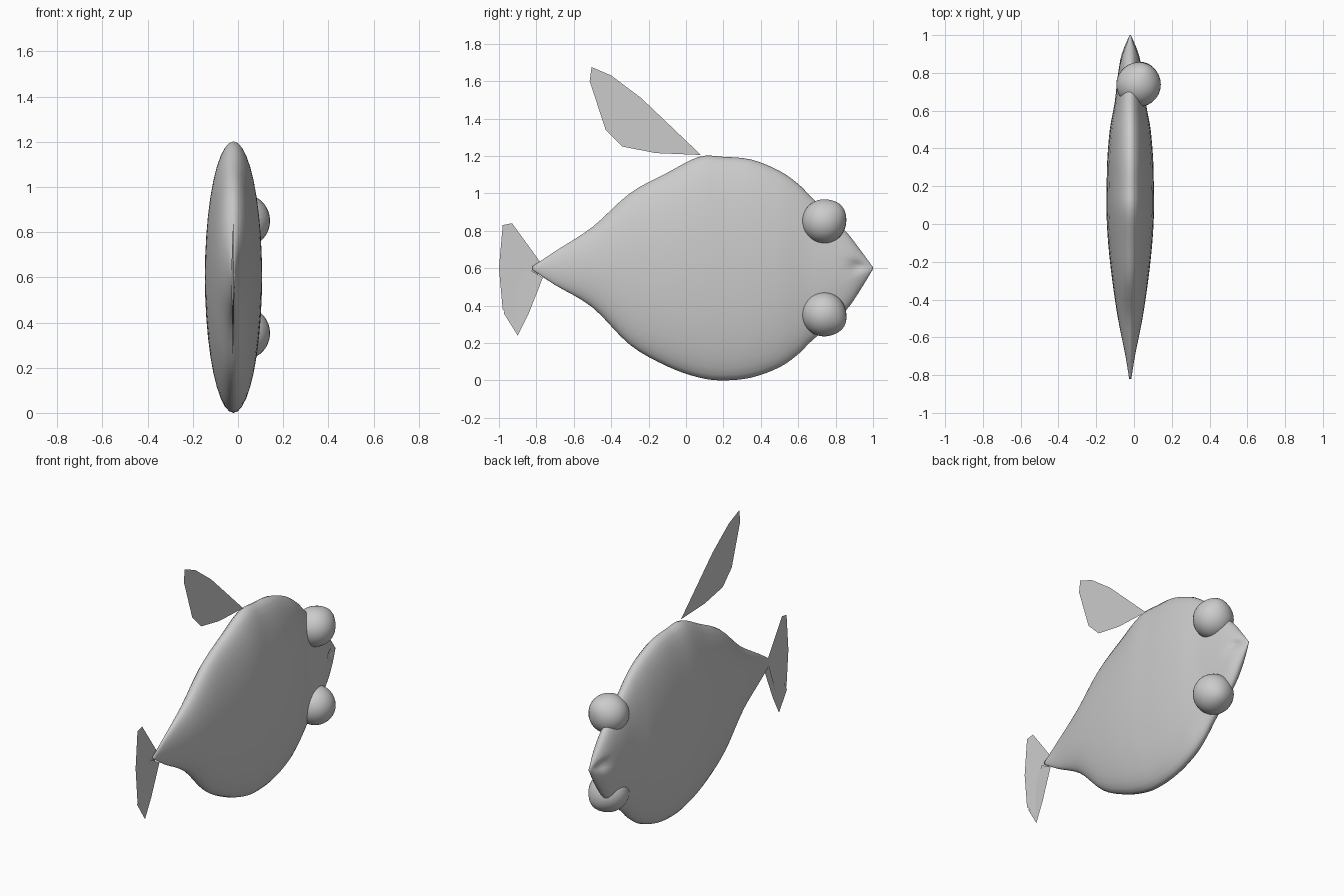
import bpy, bmesh, math
from mathutils import Vector

if "Cube" in bpy.data.objects:
    bpy.data.objects.remove(bpy.data.objects["Cube"])

grey = bpy.data.materials.new("pale_grey")
grey.diffuse_color = (0.6, 0.6, 0.6, 1)
grey.use_nodes = True
grey.node_tree.nodes["Principled BSDF"].inputs["Base Color"].default_value = grey.diffuse_color
CX = -0.02  # middle plane of the flat body


def finish(name, bm, smooth=True):
    bmesh.ops.recalc_face_normals(bm, faces=bm.faces)
    me = bpy.data.meshes.new(name)
    bm.to_mesh(me)
    bm.free()
    me.materials.append(grey)
    for p in me.polygons:
        p.use_smooth = smooth
    ob = bpy.data.objects.new(name, me)
    bpy.context.collection.objects.link(ob)
    return ob


def spline(rows, n):
    """Smoothly resample a table of stations."""
    out = []
    for i in range(len(rows) - 1):
        a, b, c, d = (rows[max(0, min(len(rows) - 1, i + k))] for k in (-1, 0, 1, 2))
        for s in range(n):
            t = s / n
            out.append([0.5 * (2 * q + (r - p) * t + (2 * p - 5 * q + 4 * r - u) * t * t
                               + (3 * q - p - 3 * r + u) * t ** 3)
                        for p, q, r, u in zip(a, b, c, d)])
    return out + [list(rows[-1])]


# Body: elliptical rings along y (y, bottom, top, half thickness)
stations = [
    (-0.82, 0.59, 0.61, 0.006), (-0.70, 0.51, 0.69, 0.025), (-0.50, 0.39, 0.82, 0.065),
    (-0.30, 0.19, 1.00, 0.095), (-0.10, 0.075, 1.11, 0.117), (0.07, 0.015, 1.195, 0.126),
    (0.20, 0.0, 1.195, 0.125), (0.35, 0.015, 1.18, 0.121), (0.50, 0.07, 1.12, 0.108),
    (0.60, 0.14, 1.05, 0.09), (0.66, 0.20, 0.99, 0.08), (0.75, 0.28, 0.90, 0.07),
    (0.86, 0.38, 0.79, 0.055), (0.93, 0.48, 0.70, 0.036), (1.0, 0.595, 0.605, 0.004)]
SIDES = 40
bm = bmesh.new()
rings = []
for y, lo, hi, w in spline(stations, 4):
    ring = []
    for k in range(SIDES):
        a = 2 * math.pi * k / SIDES
        z = (lo + hi) / 2 + (hi - lo) / 2 * math.sin(a)
        # mouth crease pressed into both sides of the snout
        dent = 1 - 0.6 * math.exp(-((z - 0.61) / 0.025) ** 2 - ((y - 0.92) / 0.05) ** 2)
        ring.append(bm.verts.new((CX + w * math.cos(a) * dent, y, z)))
    rings.append(ring)
for r0, r1 in zip(rings, rings[1:]):
    for k in range(SIDES):
        j = (k + 1) % SIDES
        bm.faces.new((r0[k], r0[j], r1[j], r1[k]))
bm.faces.new(rings[0])
bm.faces.new(rings[-1])
finish("body", bm)

# Eyes: two bulges on one side, each with a blunt corner towards the snout
for name, z, corner in (("upper_eye", 0.85, (0.3, 0.75, 0.6)), ("lower_eye", 0.353, (0.3, 0.8, -0.5))):
    bm = bmesh.new()
    bmesh.ops.create_uvsphere(bm, u_segments=28, v_segments=18, radius=0.118)
    d = Vector(corner).normalized()
    for v in bm.verts:
        k = max(0, v.co.normalized().dot(d)) ** 8
        v.co = v.co * (1 + 0.09 * k) + Vector((0.024, 0.738, z))
    finish(name, bm)


# Fins: thin sheets in the middle plane, fanned from their first point
def fin(name, outline, lean=0.0, x=CX):
    bm = bmesh.new()
    y0 = outline[0][0]
    vs = [bm.verts.new((x + lean * (y - y0), y, z)) for y, z in outline]
    for a, b in zip(vs[1:], vs[2:]):
        bm.faces.new((vs[0], a, b))
    return finish(name, bm, False)


fin("dorsal_fin", [(0.08, 1.205), (-0.16, 1.215), (-0.34, 1.25), (-0.43, 1.34),
                   (-0.515, 1.60), (-0.505, 1.675), (-0.40, 1.63), (-0.24, 1.51)])
fin("tail_upper", [(-0.77, 0.62), (-0.82, 0.65), (-0.86, 0.73), (-0.89, 0.74), (-0.93, 0.84),
                   (-0.98, 0.83), (-1.0, 0.60), (-0.98, 0.38), (-0.90, 0.29), (-0.85, 0.60)],
    -0.05, -0.03)
fin("tail_lower", [(-0.85, 0.60), (-0.765, 0.55), (-0.84, 0.36), (-0.90, 0.24), (-0.975, 0.36)],
    0.05, -0.02)
